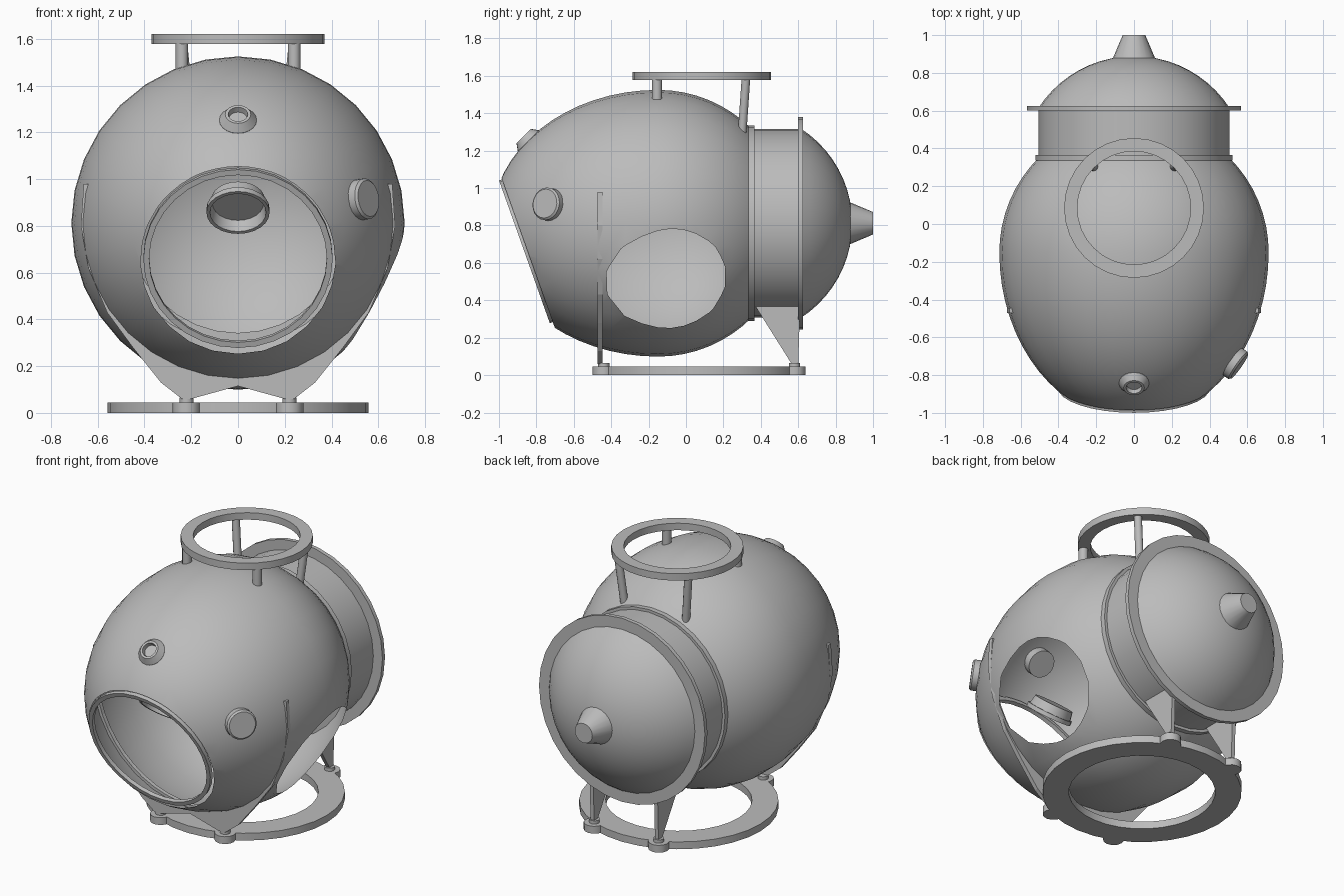
import bpy, bmesh, math
from mathutils import Vector

if "Cube" in bpy.data.objects:
    bpy.data.objects.remove(bpy.data.objects["Cube"])

GREY = bpy.data.materials.new("plain grey")
GREY.diffuse_color = (0.5, 0.5, 0.5, 1)
GREY.use_nodes = True
GREY.node_tree.nodes["Principled BSDF"].inputs["Base Color"].default_value = GREY.diffuse_color
ZC = 0.812          # height of the hull axis
YC = -0.15          # widest point of the hull


def finish(name, bm, smooth=True, fix=True):
    if fix:
        bmesh.ops.recalc_face_normals(bm, faces=bm.faces[:])
    me = bpy.data.meshes.new(name)
    bm.to_mesh(me)
    bm.free()
    ob = bpy.data.objects.new(name, me)
    bpy.context.collection.objects.link(ob)
    me.materials.append(GREY)
    if smooth:
        bpy.ops.object.select_all(action='DESELECT')
        ob.select_set(True)
        bpy.context.view_layer.objects.active = ob
        bpy.ops.object.shade_smooth_by_angle(angle=math.radians(35))
    return ob


def lathe_mesh(profile, origin, axis, segs=24, closed=False):
    """Revolve (distance along axis, radius) points around an axis."""
    bm = bmesh.new()
    q = Vector((0, 0, 1)).rotation_difference(Vector(axis).normalized())
    rings = []
    for t, r in profile:
        if r < 1e-5:
            rings.append([bm.verts.new(q @ Vector((0, 0, t)) + Vector(origin))] * segs)
            continue
        rings.append([bm.verts.new(q @ Vector((r * math.cos(2 * math.pi * i / segs),
                                               r * math.sin(2 * math.pi * i / segs), t))
                                   + Vector(origin)) for i in range(segs)])
    pairs = list(zip(rings, rings[1:])) + ([(rings[-1], rings[0])] if closed else [])
    for a, b in pairs:
        for i in range(segs):
            j = (i + 1) % segs
            vs = list(dict.fromkeys((a[i], a[j], b[j], b[i])))
            if len(vs) > 2:
                bm.faces.new(vs)
    return bm


def lathe(name, profile, origin, axis, segs=24, closed=False):
    return finish(name, lathe_mesh(profile, origin, axis, segs, closed))


def ring(name, origin, axis, inner, outer, depth, segs=24):
    return lathe(name, [(0, inner), (0, outer), (depth, outer), (depth, inner)],
                 origin, axis, segs, True)


def plate(name, outline, axis, start, depth):
    """Extrude a flat outline along x or y."""
    bm = bmesh.new()
    put = (lambda a, b: (start, a, b)) if axis == 'x' else (lambda a, b: (a, start, b))
    face = bm.faces.new([bm.verts.new(put(a, b)) for a, b in outline])
    new = bmesh.ops.extrude_face_region(bm, geom=[face])['geom']
    shift = (depth, 0, 0) if axis == 'x' else (0, depth, 0)
    bmesh.ops.translate(bm, verts=[v for v in new if isinstance(v, bmesh.types.BMVert)], vec=shift)
    return finish(name, bm, smooth=False)


def rod(name, a, b, r):
    a, b = Vector(a), Vector(b)
    n = (b - a).length
    return lathe(name, [(0, 0), (0, r), (n, r), (n, 0)], a, b - a, 12)


# Egg-shaped hull, sliced flat for the front mouth and the right side window
hull_profile = []
for i in range(33):
    a = math.pi * i / 32
    length = 0.89 if a < math.pi / 2 else 0.71
    hull_profile.append((-length * math.cos(a), 0.713 * math.sin(a)))
bm = lathe_mesh(hull_profile, (0, YC, ZC), (0, 1, 0), 32)
bmesh.ops.recalc_face_normals(bm, faces=bm.faces[:])
mouth_n = Vector((0, -0.942, -0.335))
mouth_c = Vector((0, -0.862, 0.66))
window_n = Vector((0.883, 0.10, -0.459))
window_c = Vector((0.568, -0.085, 0.515))
for co, no in ((mouth_c - mouth_n * 0.015, mouth_n), (window_c, window_n)):
    bmesh.ops.bisect_plane(bm, geom=bm.verts[:] + bm.edges[:] + bm.faces[:],
                           plane_co=co, plane_no=no, clear_outer=True)
finish("hull", bm, fix=False)
ring("mouth_rim", mouth_c - mouth_n * 0.022, mouth_n, 0.38, 0.405, 0.024, 32)

# Rear collar, flanges, dome and nozzle
rear = lambda y: (0, y, ZC)
ring("collar", rear(0.34), (0, 1, 0), 0.48, 0.505, 0.28, 32)
ring("collar_front_flange", rear(0.335), (0, 1, 0), 0.47, 0.522, 0.03, 32)
ring("collar_rear_flange", rear(0.6), (0, 1, 0), 0.48, 0.567, 0.025, 32)
dome = [(0.604 * math.cos(a), 0.604 * math.sin(a))
        for a in [math.radians(57.5) * i / 10 for i in range(11)]]
lathe("rear_dome", dome, rear(0.285), (0, 1, 0), 32)
lathe("rear_nozzle", [(0, 0.115), (0.13, 0.06), (0.13, 0)], rear(0.87), (0, 1, 0), 20)

# Front eyepiece port, side knob and the lamp hanging inside the mouth
lathe("front_port", [(-0.03, 0), (-0.03, 0.08), (0.025, 0.08), (0.06, 0.055), (0.06, 0.042),
                     (0.035, 0.038), (0.035, 0)], (0, -0.825, 1.235), (0, -0.7, 0.7), 20)
lathe("side_knob", [(-0.05, 0), (-0.05, 0.088), (0.05, 0.088), (0.06, 0.078), (0.06, 0)],
      (0.51, -0.72, 0.91), (0.805, -0.57, 0.12), 20)
lathe("inner_lamp", [(-0.05, 0), (-0.05, 0.115), (0, 0.125), (0, 0.135), (0.025, 0.135),
                     (0.025, 0.12), (-0.03, 0.11), (-0.03, 0)],
      (0, -0.73, 0.875), (0, -0.67, -0.74), 24)

# Base ring with four foot lobes
ring("base_ring", (0, 0.07, 0), (0, 0, 1), 0.41, 0.558, 0.045, 32)
for sx, sxn in ((-1, "left"), (1, "right")):
    for sy, syn in ((-1, "front"), (1, "rear")):
        x, y = sx * 0.22, 0.07 + sy * 0.51
        rod(f"{syn}_{sxn}_lobe", (x, y, 0), (x, y, 0.045), 0.06)
        rod(f"{syn}_{sxn}_foot", (x, y, 0.04), (x, y, 0.065), 0.03)
    # Triangular rear bracket under the collar
    plate(f"rear_{sxn}_bracket", [(0.37, 0.37), (0.61, 0.37), (0.6, 0.06), (0.565, 0.06)],
          'x', sx * 0.22 - 0.012, 0.024)
    # Posts of the top ring
    rod(f"front_{sxn}_post", (sx * 0.24, -0.155, 1.44), (sx * 0.24, -0.155, 1.58), 0.027)
    rod(f"rear_{sxn}_post", (sx * 0.21, 0.3, 1.29), (sx * 0.24, 0.32, 1.58), 0.023)

# Front cradle plate hugging the hull
half = [(0.2, 0.06), (0.24, 0.06), (0.33, 0.13), (0.45, 0.28), (0.56, 0.43),
        (0.64, 0.62), (0.672, 0.8), (0.66, 0.98)]
inner = [(0.645 * math.sin(a), ZC - 0.645 * math.cos(a))
         for a in [math.radians(105 - 210 * i / 28) for i in range(29)]]
plate("front_cradle", [(0, 0.115)] + half + inner + [(-x, z) for x, z in reversed(half)],
      'y', -0.472, 0.026)

# Top ring
ring("top_ring", (0, 0.085, 1.577), (0, 0, 1), 0.3, 0.37, 0.043, 32)
